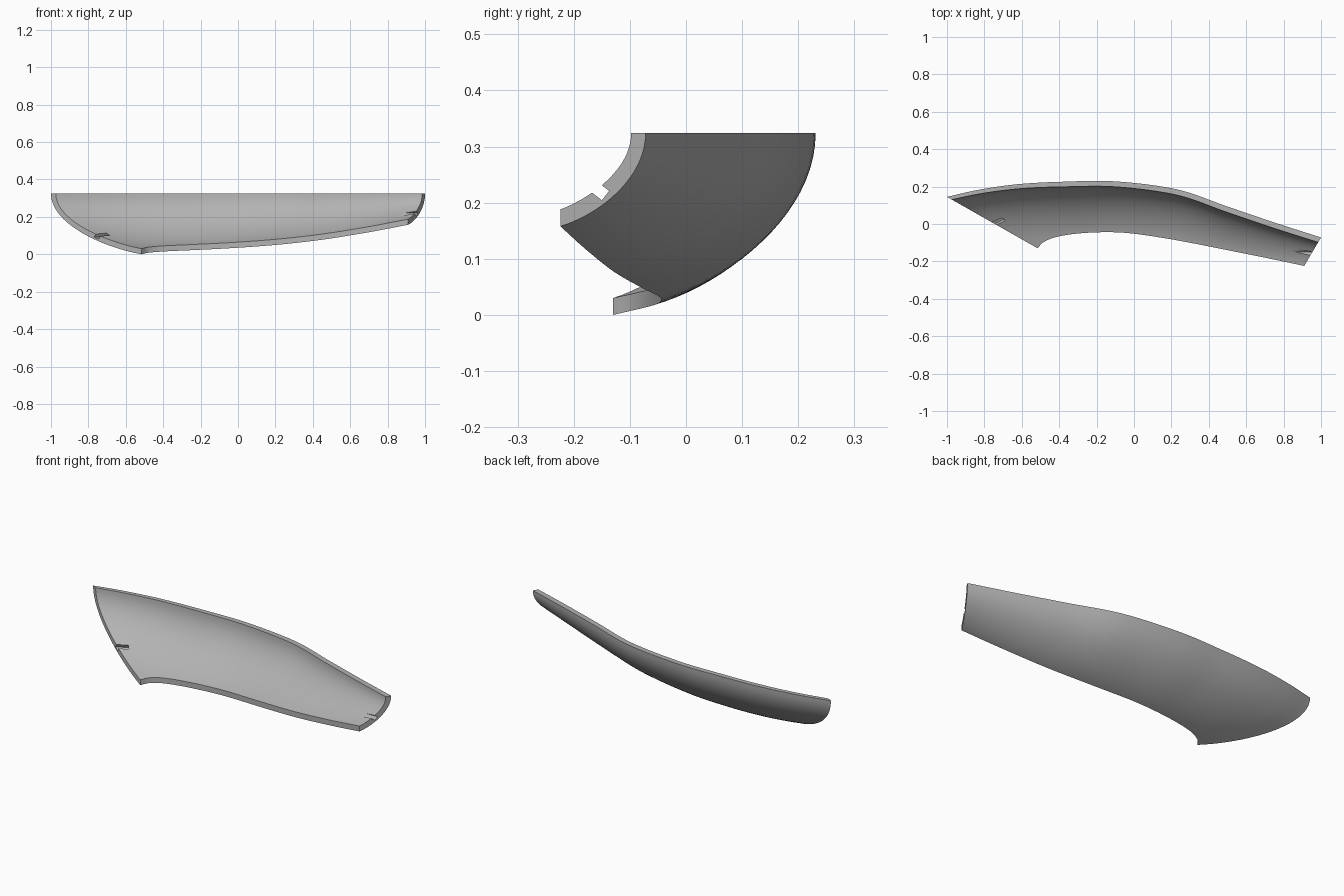
import bpy, bmesh, math
from mathutils import Vector

if "Cube" in bpy.data.objects:
    bpy.data.objects.remove(bpy.data.objects["Cube"], do_unlink=True)

TOP_Z, THICK, STEPS, ARC = 0.324, 0.03, 6, 20

# Paired stations: lower edge (x, y, z) and upper edge (x, y)
STATIONS = [
    ((-0.515, -0.13, 0.0), (-1.0, 0.145)),
    ((-0.48, -0.095, 0.008), (-0.83, 0.183)),
    ((-0.40, -0.066, 0.015), (-0.62, 0.213)),
    ((-0.25, -0.047, 0.022), (-0.38, 0.226)),
    ((-0.05, -0.047, 0.032), (-0.10, 0.228)),
    ((0.20, -0.082, 0.05), (0.23, 0.185)),
    ((0.45, -0.13, 0.078), (0.50, 0.093)),
    ((0.70, -0.18, 0.118), (0.76, 0.005)),
    ((0.91, -0.224, 0.158), (1.0, -0.072)),
]


def smooth_path(points):
    """Pass a smooth curve through the points."""
    pts = [2 * points[0] - points[1]] + points + [2 * points[-1] - points[-2]]
    out = []
    for a, b, c, d in zip(pts, pts[1:], pts[2:], pts[3:]):
        for k in range(STEPS):
            t = k / STEPS
            out.append(b + 0.5 * t * (c - a + t * (2 * a - 5 * b + 4 * c - d
                                                   + t * (3 * (b - c) + d - a))))
    return out + [points[-1]]


def section(low, high):
    """Closed loop: outer arc going up, inner arc coming back down."""
    run = Vector((high.x - low.x, high.y - low.y, 0))
    rise = Vector((0, 0, high.z - low.z))
    inward, up = -run.normalized() * THICK, Vector((0, 0, THICK))
    outer, inner = [], []
    for k in range(ARC + 1):
        t = k / ARC
        w1, w2, w3 = 3 * t * (1 - t) ** 2, 3 * t * t * (1 - t), t ** 3
        p = low + run * (0.42 * w1 + w2 + w3) + rise * (0.11 * w1 + 0.5 * w2 + w3)
        a = t * math.pi / 2
        outer.append(p)
        inner.append(p + inward * math.sin(a) + up * math.cos(a))
    return outer + inner[::-1]


grey = bpy.data.materials.new("plain_grey")
grey.use_nodes = True
colour = (0.45, 0.45, 0.45, 1)
grey.diffuse_color = colour
grey.node_tree.nodes["Principled BSDF"].inputs["Base Color"].default_value = colour

# Curved shell panel: skin the sections and cap both ends
lows = smooth_path([Vector(low) for low, _ in STATIONS])
highs = smooth_path([Vector((*high, TOP_Z)) for _, high in STATIONS])
bm = bmesh.new()
rings = [[bm.verts.new(p) for p in section(l, h)] for l, h in zip(lows, highs)]
n = len(rings[0])
for r0, r1 in zip(rings, rings[1:]):
    for i in range(n):
        j = (i + 1) % n
        bm.faces.new((r0[i], r0[j], r1[j], r1[i]))
for ring in (rings[0], rings[-1]):
    for i in range(ARC):
        bm.faces.new((ring[i], ring[i + 1], ring[n - 2 - i], ring[n - 1 - i]))
bmesh.ops.recalc_face_normals(bm, faces=bm.faces)
mesh = bpy.data.meshes.new("curved_panel")
bm.to_mesh(mesh)
bm.free()
panel = bpy.data.objects.new("curved_panel", mesh)
bpy.context.collection.objects.link(panel)
mesh.materials.append(grey)


def cut_slot(name, centre, size, tilt, turn):
    """Cut a small box-shaped groove into the inside of the panel."""
    bpy.ops.mesh.primitive_cube_add(size=1, location=centre,
                                    rotation=(math.radians(tilt), 0, math.radians(turn)))
    cutter = bpy.context.object
    cutter.name, cutter.scale, cutter.hide_render = name, size, True
    cutter.data.materials.append(grey)
    mod = panel.modifiers.new(name, 'BOOLEAN')
    mod.operation, mod.solver, mod.object = 'DIFFERENCE', 'EXACT', cutter
    bpy.context.view_layer.objects.active = panel
    bpy.ops.object.modifier_apply(modifier=name)
    bpy.data.objects.remove(cutter, do_unlink=True)


# Locating slots at the two ends
cut_slot("right_slot", (0.95, -0.153, 0.22), (0.2, 0.021, 0.024), 52, 0)
cut_slot("left_slot", (-0.735, 0.012, 0.097), (0.1, 0.025, 0.024), 28, 25)

bpy.ops.object.select_all(action='DESELECT')
panel.select_set(True)
bpy.context.view_layer.objects.active = panel
bpy.ops.object.shade_smooth_by_angle(angle=math.radians(30))
